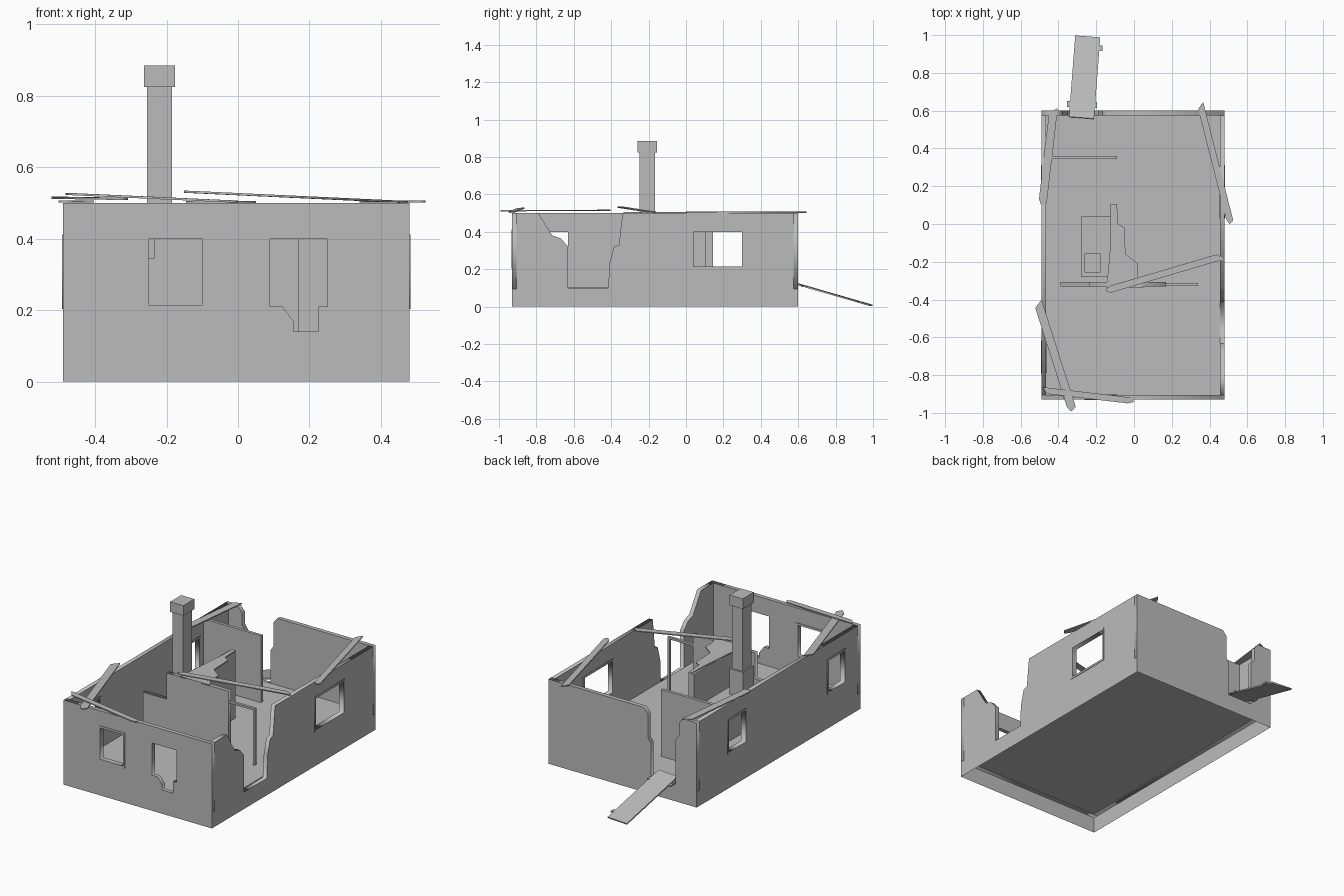
import bpy, bmesh
from mathutils import Matrix, Vector

if "Cube" in bpy.data.objects:
    bpy.data.objects.remove(bpy.data.objects["Cube"])

grey = bpy.data.materials.new("plain_grey")
grey.use_nodes = True
grey.diffuse_color = (0.5, 0.5, 0.5, 1)
grey.node_tree.nodes["Principled BSDF"].inputs["Base Color"].default_value = (0.5, 0.5, 0.5, 1)

X0, X1, Y0, Y1 = -0.49, 0.48, -0.93, 0.6   # outer footprint
T, TOP, BASE = 0.025, 0.5, 0.095           # wall thickness, wall top, wall foot


def add(name, mesh, matrix=None):
    obj = bpy.data.objects.new(name, mesh)
    bpy.context.collection.objects.link(obj)
    mesh.materials.clear()
    mesh.materials.append(grey)
    if matrix:
        obj.matrix_world = matrix
    return obj


def box(name, lo, hi, open_ends=False):
    lo, hi = Vector(lo), Vector(hi)
    bm = bmesh.new()
    bmesh.ops.create_cube(bm, size=1)
    for v in bm.verts:
        v.co = (lo + hi) / 2 + v.co * (hi - lo)
    if open_ends:
        ends = [f for f in bm.faces if abs(f.normal.z) > 0.5]
        bmesh.ops.delete(bm, geom=ends, context='FACES')
    mesh = bpy.data.meshes.new(name)
    bm.to_mesh(mesh)
    bm.free()
    return add(name, mesh)


def plate(name, loops, thick, matrix):
    """Flat outline with holes, thickened about its own plane."""
    curve = bpy.data.curves.new(name, 'CURVE')
    curve.dimensions = '2D'
    curve.fill_mode = 'BOTH'
    curve.extrude = thick / 2
    for pts in loops:
        s = curve.splines.new('POLY')
        s.points.add(len(pts) - 1)
        for p, (u, v) in zip(s.points, pts):
            p.co = (u, v, 0, 1)
        s.use_cyclic_u = True
    tmp = bpy.data.objects.new(name + "_outline", curve)
    bpy.context.collection.objects.link(tmp)
    bpy.context.view_layer.update()
    mesh = bpy.data.meshes.new_from_object(tmp.evaluated_get(bpy.context.evaluated_depsgraph_get()))
    bpy.data.objects.remove(tmp)
    return add(name, mesh, matrix)


def frame_of(x, y, z, at):
    m = Matrix((x, y, z)).transposed().to_4x4()
    m.translation = at
    return m


def along_x(y):
    return frame_of((1, 0, 0), (0, 0, 1), (0, -1, 0), (0, y, 0))


def along_y(x):
    return frame_of((0, 1, 0), (0, 0, 1), (1, 0, 0), (x, 0, 0))


def rect(u0, u1, v0, v1):
    return [(u0, v0), (u1, v0), (u1, v1), (u0, v1)]


def window_frame(name, u0, u1, v0, v1, matrix):
    b = 0.012
    plate(name, [rect(u0 - b, u1 + b, v0 - b, v1 + b), rect(u0, u1, v0, v1)], T + 0.006, matrix)


def plank(name, p, q, width, thick=0.006, ragged=True):
    p, q = Vector(p), Vector(q)
    x = (q - p).normalized()
    y = Vector((0, 0, 1)).cross(x).normalized()
    l, w = (q - p).length / 2, width / 2
    r = 0.03 if ragged else 0
    outline = [(-l + r, -w), (l - r, -w), (l, -w * 0.3 if r else -w),
               (l - r / 2, w), (-l, w), (-l + r / 2, -w * 0.2 if r else 0)]
    plate(name, [outline], thick, frame_of(x, y, x.cross(y), (p + q) / 2))


# Foundation skirt and floor
box("foundation_skirt", (X0, Y0, 0), (X1, Y1, BASE), open_ends=True)
box("floor", (X0 + T, Y0 + T, 0.099), (X1 - T, Y1 - T, 0.105))

# Front wall: one clean window, one broken window
W0, W1 = 0.215, 0.4
front = along_x(Y0 + T / 2)
broken = [(0.09, W1), (0.25, W1), (0.25, 0.21), (0.225, 0.21), (0.225, 0.14),
          (0.155, 0.14), (0.155, 0.17), (0.125, 0.21), (0.09, 0.21)]
plate("front_wall", [rect(X0, X1, BASE, TOP), rect(-0.25, -0.1, W0, W1), broken], T, front)
window_frame("front_window_frame", -0.25, -0.1, W0, W1, front)

# Back wall with collapsed doorway
back_outline = [(X0, BASE), (X1, BASE), (X1, TOP), (-0.145, TOP), (-0.17, 0.47), (-0.17, 0.33),
                (-0.19, 0.3), (-0.19, 0.1), (-0.35, 0.1), (-0.35, 0.36), (-0.375, 0.4),
                (-0.375, 0.47), (-0.4, TOP), (X0, TOP)]
plate("back_wall", [back_outline], T, along_x(Y1 - T / 2))

# Left wall (+x) with large breach and wide window
A, B = Y0 + T, Y1 - T
left = along_y(X1 - T / 2)
breach = [(A, BASE), (B, BASE), (B, TOP), (-0.34, TOP), (-0.358, 0.33), (-0.385, 0.32),
          (-0.41, 0.23), (-0.415, 0.1), (-0.63, 0.1), (-0.63, 0.32), (-0.67, 0.365),
          (-0.715, 0.38), (-0.79, TOP), (A, TOP)]
plate("left_wall", [breach, rect(0.04, 0.3, W0, W1)], T, left)
window_frame("left_window_frame", 0.04, 0.3, W0, W1, left)

# Right wall (-x) with two small windows
right = along_y(X0 + T / 2)
openings = [(-0.78, -0.63), (0.145, 0.3)]
plate("right_wall", [rect(A, B, BASE, TOP)] + [rect(a, b, W0, W1) for a, b in openings], T, right)
for i, (a, b) in enumerate(openings):
    window_frame(f"right_window_frame_{i + 1}", a, b, W0, W1, right)

# Inner partitions
box("rear_partition", (X0 + T, 0.343, 0.1), (-0.09, 0.361, TOP))
plate("middle_partition", [[(-0.39, 0.1), (0.17, 0.1), (0.17, TOP), (-0.235, TOP),
                            (-0.235, 0.345), (-0.39, 0.345)]], 0.024, along_x(-0.32))
box("hearth_partition", (-0.125, -0.308, 0.1), (-0.09, 0.105, TOP))

# Standing door frame beside the middle partition
box("door_post", (0.328, -0.328, 0.1), (0.34, -0.312, 0.44))
box("door_lintel", (0.17, -0.328, 0.428), (0.328, -0.312, 0.44))

# Ceiling remnant over the partitions
remnant = [(-0.11, 0.105), (-0.09, 0.105), (-0.085, 0), (-0.05, -0.02), (-0.045, -0.16),
           (0.02, -0.21), (0.02, -0.28), (0.05, -0.335), (-0.145, -0.335), (-0.115, 0)]
plate("ceiling_remnant", [remnant], 0.006, Matrix.Translation((0, 0, 0.503)))

# Hearth and chimney
box("hearth", (-0.28, -0.28, 0.1), (-0.125, 0.04, 0.3))
box("chimney_base", (-0.263, -0.258, 0.3), (-0.177, -0.155, 0.45))
box("chimney_shaft", (-0.255, -0.248, 0.45), (-0.185, -0.165, 0.83))
box("chimney_cap", (-0.263, -0.258, 0.825), (-0.177, -0.155, 0.885))

# Fallen roof planks resting on the walls
plank("middle_plank", (0.47, -0.17, 0.503), (-0.15, -0.353, 0.532), 0.036)
plank("back_left_plank", (0.35, 0.64, 0.504), (0.512, 0, 0.504), 0.035)
plank("back_right_plank", (-0.425, 0.615, 0.504), (-0.485, 0.1, 0.504), 0.043)
plank("front_right_plank", (-0.51, -0.41, 0.515), (-0.325, -0.99, 0.512), 0.045)
plank("front_plank", (-0.485, -0.88, 0.526), (0, -0.937, 0.504), 0.033)

# Fallen door lying as a ramp, with hinge stubs
plank("fallen_door", (-0.278, 0.562, 0.13), (-0.245, 0.992, 0.006), 0.133, 0.008, False)
for i, (x, y, z) in enumerate([(-0.176, 0.93, 0.022), (-0.204, 0.63, 0.108), (-0.346, 0.635, 0.108)]):
    box(f"hinge_{i + 1}", (x - 0.008, y - 0.015, z - 0.004), (x + 0.008, y + 0.015, z + 0.004))
